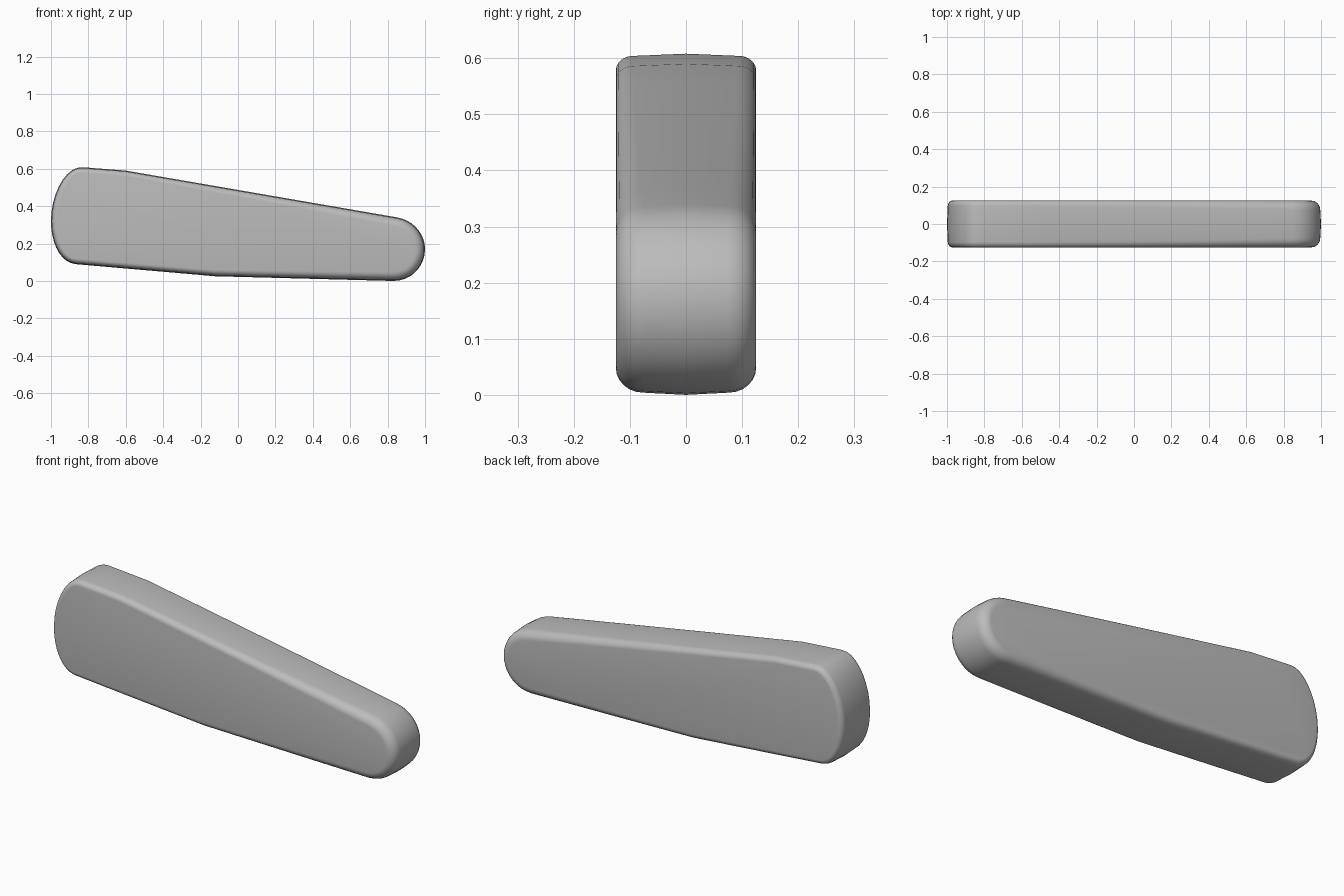
import bpy, bmesh, math
from mathutils import Vector
from mathutils.geometry import interpolate_bezier

cube = bpy.data.objects.get("Cube")
if cube:
    bpy.data.objects.remove(cube)

HALF = 0.125      # half thickness
CROWN = 0.004     # slight bulge of the rim
STEPS = 6         # rounding segments

grey = bpy.data.materials.new("plain grey")
grey.use_nodes = True
colour = (0.5, 0.5, 0.5, 1)
grey.diffuse_color = colour
grey.node_tree.nodes["Principled BSDF"].inputs["Base Color"].default_value = colour


def arc(a, b, c, d, n=10):
    return interpolate_bezier(*[Vector(p) for p in (a, b, c, d)], n)


def line(a, b, n=8):
    a, b = Vector(a), Vector(b)
    return [a.lerp(b, i / n) for i in range(1, n)]


# Tapered outline, clockwise from the upper bend: small end, underside, big end
bend_top, bend_low = (-0.6, 0.59), (-0.12, 0.025)
tip_top, tip, tip_low = (0.85, 0.34), (1, 0.17), (0.83, 0.0)
butt_low, butt, butt_top = (-0.87, 0.09), (-1, 0.32), (-0.83, 0.608)
outline = [Vector(bend_top)] + line(bend_top, tip_top)
outline += arc(tip_top, (0.94, 0.325), (1, 0.25), tip)
outline += arc(tip, (1, 0.08), (0.93, 0.0), tip_low)[1:]
outline += line(tip_low, bend_low) + [Vector(bend_low)] + line(bend_low, butt_low)
outline += arc(butt_low, (-0.95, 0.1), (-1, 0.2), butt)
outline += arc(butt, (-1, 0.47), (-0.92, 0.615), butt_top)[1:]
outline += line(butt_top, bend_top, 3)

# Inward normals and edge rounding that widens toward the small end
count = len(outline)
normals, widths = [], []
for i, p in enumerate(outline):
    t = (outline[(i + 1) % count] - outline[i - 1]).normalized()
    normals.append(Vector((t.y, -t.x)))
    widths.append(0.03 + 0.022 * max(0, min(1, (p.x + 1) / 2)) ** 2)


def ring(bm, angle, side):
    verts = []
    for p, n, w in zip(outline, normals, widths):
        q = p + n * (CROWN + (w - CROWN) * (1 - math.cos(angle)))
        verts.append(bm.verts.new((q.x, side * (HALF - w * (1 - math.sin(angle))), q.y)))
    return verts


# Body skin: rounded front edge, crowned rim, rounded back edge, flat caps
bm = bmesh.new()
angles = [math.pi / 2 * i / STEPS for i in range(STEPS + 1)]
rings = [ring(bm, a, -1) for a in reversed(angles)]
rings.append([bm.verts.new((p.x, 0, p.y)) for p in outline])
rings += [ring(bm, a, 1) for a in angles]
for r, s in zip(rings, rings[1:]):
    for i in range(count):
        j = (i + 1) % count
        bm.faces.new((r[i], r[j], s[j], s[i]))
bm.faces.new(rings[0])
bm.faces.new(rings[-1])
bmesh.ops.recalc_face_normals(bm, faces=bm.faces)

mesh = bpy.data.meshes.new("tapered_body")
bm.to_mesh(mesh)
bm.free()
mesh.materials.append(grey)
body = bpy.data.objects.new("tapered_body", mesh)
bpy.context.collection.objects.link(body)
bpy.context.view_layer.objects.active = body
body.select_set(True)
bpy.ops.object.shade_smooth_by_angle(angle=math.radians(35))
